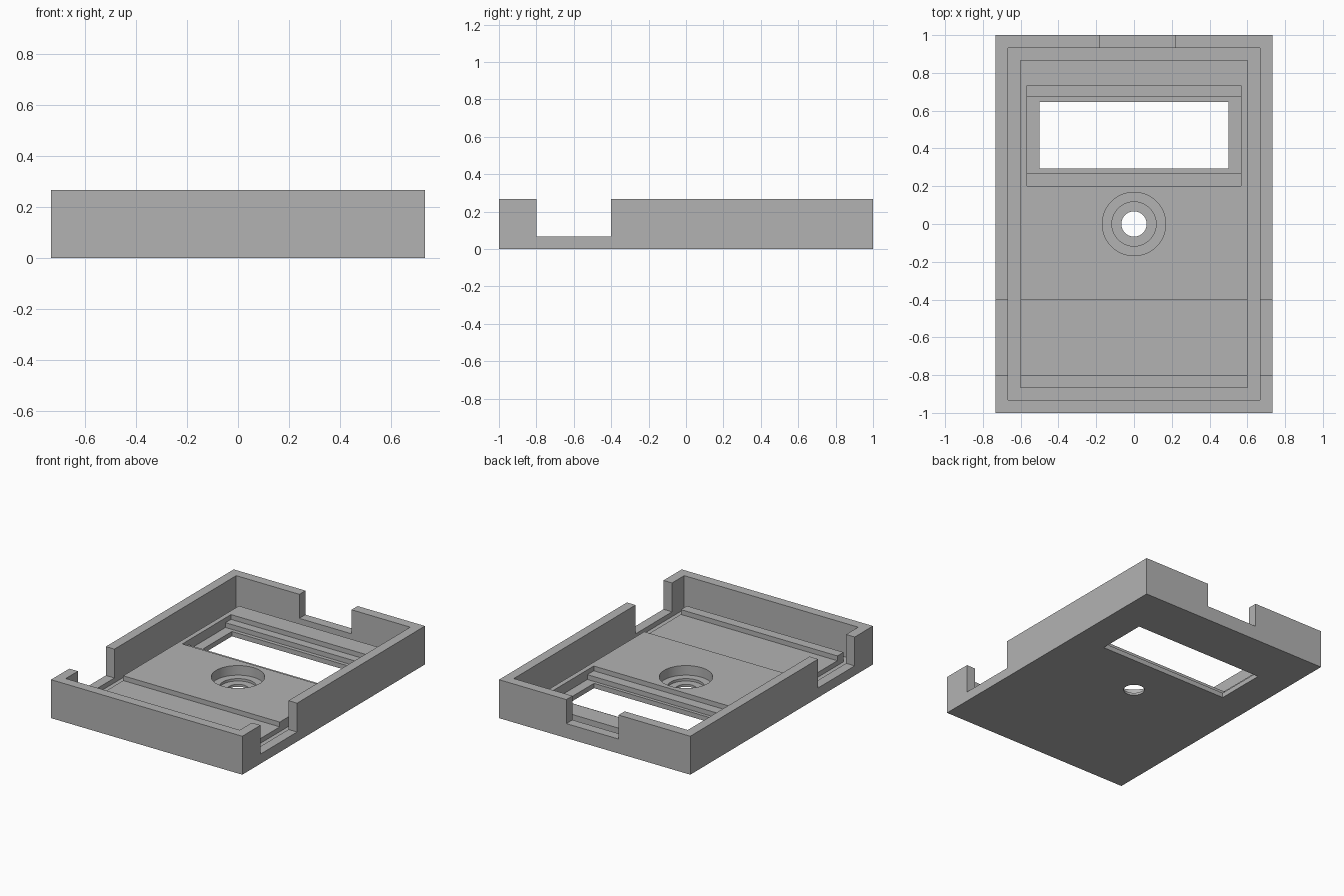
import bpy
import bmesh
from mathutils import Matrix, Vector

cube = bpy.data.objects.get("Cube")
if cube:
    bpy.data.objects.remove(cube, do_unlink=True)

grey = bpy.data.materials.new("plain grey")
grey.use_nodes = True
grey.diffuse_color = (0.45, 0.45, 0.45, 1)
grey.node_tree.nodes["Principled BSDF"].inputs["Base Color"].default_value = (0.45, 0.45, 0.45, 1)


def finish(name, bm):
    mesh = bpy.data.meshes.new(name)
    bm.to_mesh(mesh)
    bm.free()
    mesh.materials.append(grey)
    obj = bpy.data.objects.new(name, mesh)
    bpy.context.scene.collection.objects.link(obj)
    return obj


def box(name, x, y, z):
    """Box from (min, max) pairs on each axis."""
    bm = bmesh.new()
    size = Vector([b - a for a, b in (x, y, z)])
    mid = Vector([(a + b) / 2 for a, b in (x, y, z)])
    bmesh.ops.create_cube(bm, size=1, matrix=Matrix.Translation(mid) @ Matrix.Diagonal(size).to_4x4())
    return finish(name, bm)


def cylinder(name, radius, bottom):
    """Round cutter on the centre axis, from bottom up past the rim."""
    bm = bmesh.new()
    depth = TOP - bottom
    bmesh.ops.create_cone(bm, cap_ends=True, segments=64, radius1=radius, radius2=radius,
                          depth=depth, matrix=Matrix.Translation((0, 0, bottom + depth / 2)))
    return finish(name, bm)


def combine(target, tool, operation):
    """Apply a boolean and discard the tool."""
    mod = target.modifiers.new("boolean", "BOOLEAN")
    mod.operation = operation
    mod.solver = "EXACT"
    mod.object = tool
    bpy.context.view_layer.update()
    graph = bpy.context.evaluated_depsgraph_get()
    mesh = bpy.data.meshes.new_from_object(target.evaluated_get(graph))
    target.modifiers.clear()
    target.data = mesh
    bpy.data.objects.remove(tool, do_unlink=True)


TOP = 0.4       # cutters end above the rim
STEP = 0.0333   # height of one floor step

# Tray with outer wall and sunken floor
tray = box("case_tray", (-0.733, 0.733), (-1, 1), (0, 8 * STEP))
combine(tray, box("cavity", (-0.667, 0.667), (-0.933, 0.933), (STEP, TOP)), "DIFFERENCE")

# Raised floor, leaving a groove along the wall
combine(tray, box("raised_floor", (-0.6, 0.6), (-0.867, 0.867), (STEP / 2, 3 * STEP)), "UNION")

cutters = [
    # Strap channel through both side walls, and notch in the back wall
    box("strap_channel", (-1, 1), (-0.8, -0.4), (2 * STEP, TOP)),
    box("back_notch", (-0.183, 0.217), (0.9, 1.1), (3 * STEP, TOP)),
    # Stepped window
    box("window_upper_step", (-0.567, 0.567), (0.2, 0.733), (2 * STEP, TOP)),
    box("window_lower_step", (-0.567, 0.567), (0.27, 0.673), (STEP, TOP)),
    box("window_opening", (-0.5, 0.5), (0.293, 0.647), (-0.1, TOP)),
    # Stepped round hole
    cylinder("hole_upper_step", 0.168, STEP),
    cylinder("hole_lower_step", 0.117, STEP / 2),
    cylinder("hole_opening", 0.067, -0.1),
]
for cutter in cutters:
    combine(tray, cutter, "DIFFERENCE")

# Smooth the round walls, keep the edges sharp
bpy.ops.object.select_all(action="DESELECT")
tray.select_set(True)
bpy.context.view_layer.objects.active = tray
bpy.ops.object.shade_smooth_by_angle()
